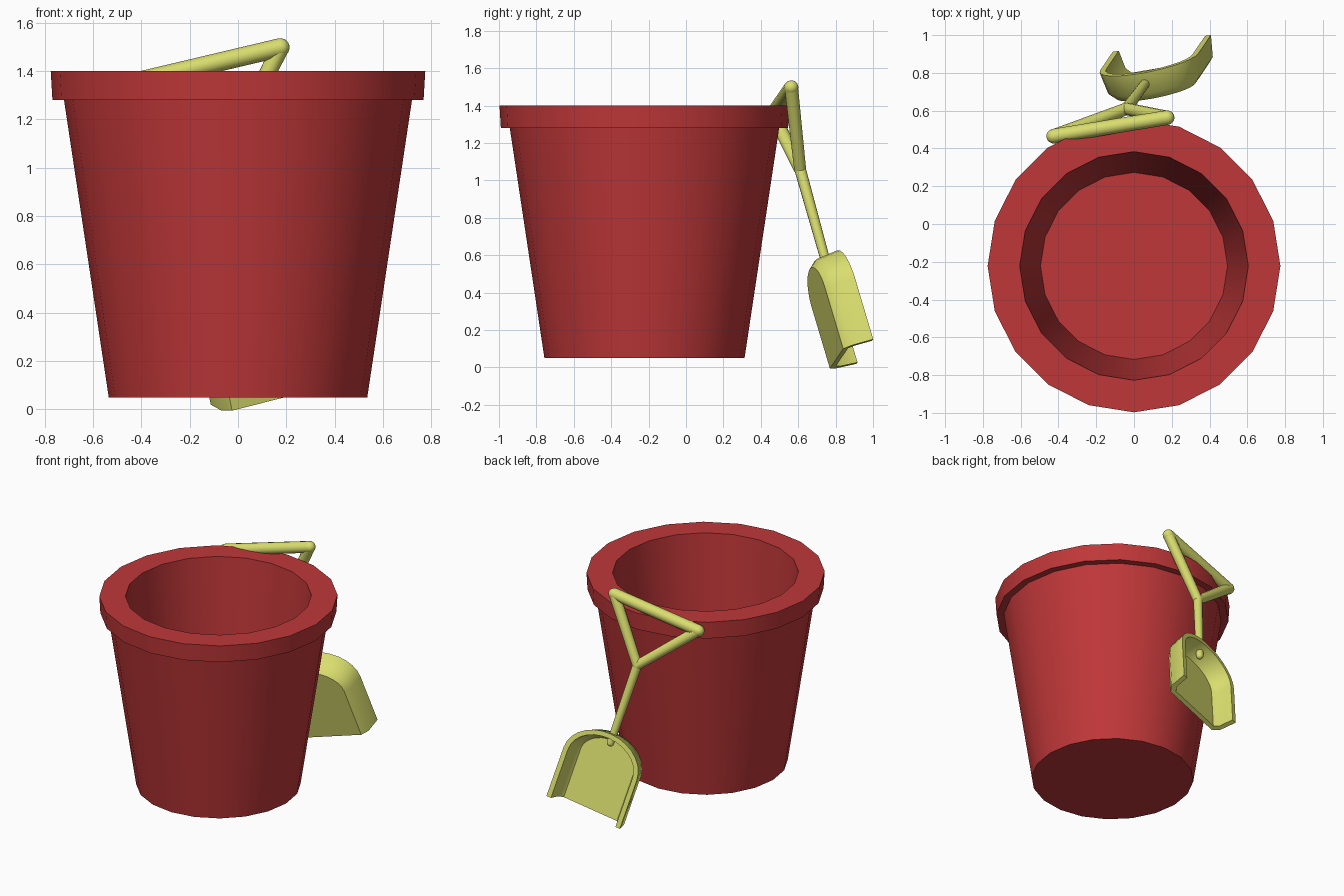
import bpy, bmesh, math
from mathutils import Vector

if "Cube" in bpy.data.objects:
    bpy.data.objects.remove(bpy.data.objects["Cube"])


def material(name, col):
    m = bpy.data.materials.new(name)
    m.diffuse_color = (*col, 1)
    m.use_nodes = True
    m.node_tree.nodes["Principled BSDF"].inputs["Base Color"].default_value = m.diffuse_color
    return m


RED = material("bucket red", (0.52, 0.038, 0.04))
YELLOW = material("spade yellow", (0.70, 0.73, 0.155))


def finish(bm, name, mat, angle=35):
    bmesh.ops.recalc_face_normals(bm, faces=bm.faces)
    me = bpy.data.meshes.new(name)
    bm.to_mesh(me)
    bm.free()
    ob = bpy.data.objects.new(name, me)
    bpy.context.collection.objects.link(ob)
    me.materials.append(mat)
    bpy.ops.object.select_all(action='DESELECT')
    ob.select_set(True)
    bpy.context.view_layer.objects.active = ob
    bpy.ops.object.shade_smooth_by_angle(angle=math.radians(angle))
    return ob


# Bucket: 20-sided lathe, from outer base over the rim to inner floor
bm = bmesh.new()
N = 20
profile = [(0.535, 0.05), (0.72, 1.28), (0.768, 1.28), (0.775, 1.40),
           (0.605, 1.40), (0.495, 0.12)]
rings = [[bm.verts.new((r * math.cos(2 * math.pi * i / N),
                        -0.222 + r * math.sin(2 * math.pi * i / N), z))
          for i in range(N)] for r, z in profile]
for a, b in zip(rings, rings[1:]):
    for i in range(N):
        j = (i + 1) % N
        bm.faces.new((a[i], a[j], b[j], b[i]))
bm.faces.new(rings[0])
bm.faces.new(rings[-1])
finish(bm, "bucket", RED)

# Spade frame: junction J, across U, along D, open side M
J = Vector((-0.04, 0.61, 1.06))
D = Vector((0.19, 0.28, -0.94)).normalized()
U = Vector((0.958, 0.168, 0.23))
U = (U - D * U.dot(D)).normalized()
M = U.cross(D)
if M.y < 0:
    M = -M


def loc(u, d, m):
    return J + U * u + D * d + M * m


def bar(name, p, q, r1, r2):
    """Tapered round bar with ball ends."""
    bm = bmesh.new()
    rot = (q - p).to_track_quat('Z', 'Y').to_matrix().to_4x4()
    mat = rot.copy()
    mat.translation = (p + q) / 2
    bmesh.ops.create_cone(bm, cap_ends=True, segments=12, radius1=r1,
                          radius2=r2, depth=(q - p).length, matrix=mat)
    for c, r in ((p, r1), (q, r2)):
        m2 = rot.copy()
        m2.translation = c
        bmesh.ops.create_uvsphere(bm, u_segments=12, v_segments=8, radius=r, matrix=m2)
    finish(bm, name, YELLOW, 45)


# Triangular grip and shaft
A = Vector((-0.425, 0.465, 1.355))
B = Vector((0.175, 0.563, 1.497))
bar("grip_bar", A, B, 0.039, 0.039)
bar("grip_left_arm", A, J, 0.037, 0.033)
bar("grip_right_arm", B, J, 0.037, 0.033)
bar("shaft", J, loc(0, 0.56, -0.01), 0.031, 0.025)

# Scoop: arch outline, open at the tip, stepped into outer and inner shells
K = 14


def outline(bm, inset, m):
    w, h = 0.272 - inset, 0.215 - inset
    pts = [(w, 1.05)]
    pts += [(w * math.cos(math.pi * i / K), 0.70 - h * math.sin(math.pi * i / K))
            for i in range(K + 1)]
    pts += [(-w, 1.05)]
    return [bm.verts.new(loc(u, d, m)) for u, d in pts]


bm = bmesh.new()
layers = [(0.055, -0.105), (0.018, -0.065), (0, 0.055),
          (0.033, 0.055), (0.048, -0.045), (0.075, -0.075)]
loops = [outline(bm, *l) for l in layers]
for a, b in zip(loops, loops[1:]):
    for i in range(len(a) - 1):
        bm.faces.new((a[i], a[i + 1], b[i + 1], b[i]))
bm.faces.new(loops[0])
bm.faces.new(loops[-1])
# cut edge at the tip: two wall ends plus the floor edge
for k in (0, -1):
    o = [l[k] for l in loops]
    bm.faces.new((o[1], o[2], o[3], o[4]))
    bm.faces.new((o[0], o[1], o[4], o[5]))
bm.faces.new((loops[0][0], loops[0][-1], loops[-1][-1], loops[-1][0]))
finish(bm, "scoop", YELLOW, 40)
